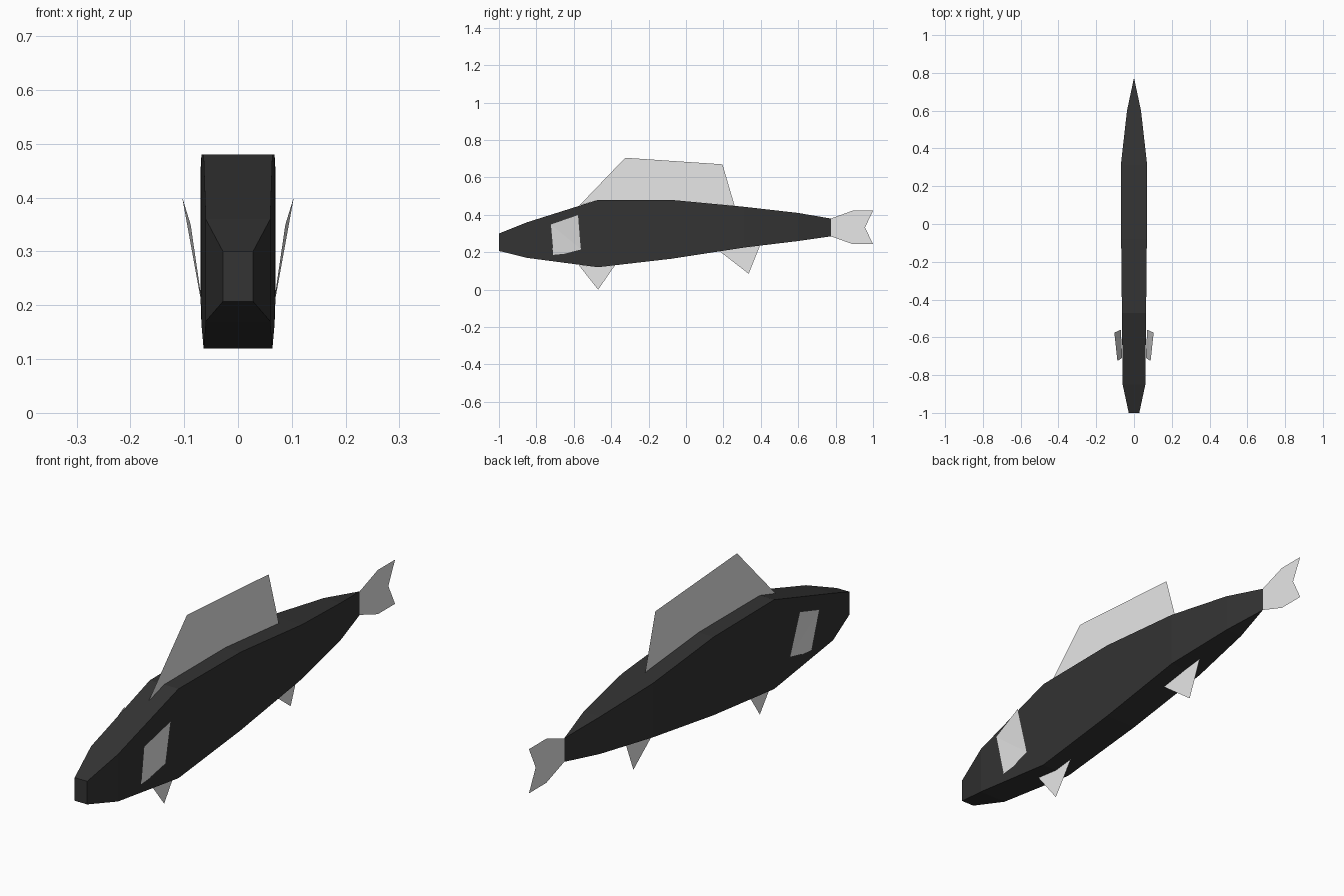
import bpy, bmesh

if "Cube" in bpy.data.objects:
    bpy.data.objects.remove(bpy.data.objects["Cube"])


def material(name, value):
    m = bpy.data.materials.new(name)
    m.diffuse_color = (value, value, value, 1)
    m.use_nodes = True
    m.node_tree.nodes["Principled BSDF"].inputs["Base Color"].default_value = m.diffuse_color
    return m


dark = material("charcoal", 0.033)
pale = material("pale_grey", 0.8)


def build(name, verts, faces, mat):
    mesh = bpy.data.meshes.new(name)
    mesh.from_pydata(verts, [], faces)
    bm = bmesh.new()
    bm.from_mesh(mesh)
    bmesh.ops.remove_doubles(bm, verts=bm.verts, dist=1e-5)
    bmesh.ops.recalc_face_normals(bm, faces=bm.faces)
    bm.to_mesh(mesh)
    bm.free()
    mesh.materials.append(mat)
    obj = bpy.data.objects.new(name, mesh)
    bpy.context.collection.objects.link(obj)
    return obj


# body: box sections along y (y, bottom z, top z, half width), ending in a vertical edge
stations = [
    (-1.00, 0.207, 0.30, 0.028),
    (-0.85, 0.17, 0.36, 0.06),
    (-0.47, 0.12, 0.48, 0.064),
    (-0.08, 0.165, 0.48, 0.068),
    (0.31, 0.225, 0.443, 0.07),
    (0.60, 0.26, 0.41, 0.037),
    (0.775, 0.285, 0.38, 0.0),
]
verts, faces = [], [(0, 1, 2, 3)]
for y, lo, hi, w in stations:
    verts += [(-w, y, lo), (w, y, lo), (w, y, hi), (-w, y, hi)]
last = len(stations) - 2
for s in range(last + 1):
    a, b = 4 * s, 4 * s + 4
    for i in range(4):
        j = (i + 1) % 4
        if s < last:
            faces.append((a + i, a + j, b + j, b + i))
        elif i == 0:      # bottom closes to a triangle
            faces.append((a, a + 1, b))
        elif i == 2:      # top closes to a triangle
            faces.append((a + 2, a + 3, b + 2))
        else:
            faces.append((a + i, a + j, b + j, b + i))
build("body", verts, faces, dark)

# flat fins on the centre plane, as (y, z) outlines
fins = {
    "dorsal_fin": [(-0.57, 0.45), (-0.325, 0.705), (0.195, 0.67), (0.26, 0.448),
                   (-0.08, 0.48), (-0.47, 0.48)],
    "tail_fin": [(0.775, 0.38), (0.89, 0.422), (1.0, 0.422), (0.957, 0.332),
                 (1.0, 0.244), (0.89, 0.244), (0.775, 0.285)],
    "pelvic_fin": [(-0.575, 0.133), (-0.47, 0.0), (-0.38, 0.13), (-0.47, 0.12)],
    "anal_fin": [(0.18, 0.205), (0.335, 0.085), (0.395, 0.235), (0.31, 0.225)],
}
for name, outline in fins.items():
    build(name, [(0, y, z) for y, z in outline], [tuple(range(len(outline)))], pale)

# splayed pectoral fins, mirrored
pectoral = [(0.088, -0.725, 0.35), (0.104, -0.575, 0.402), (0.07, -0.56, 0.215),
            (0.065, -0.65, 0.192), (0.064, -0.71, 0.186)]
for side, label in ((1, "right"), (-1, "left")):
    build(label + "_pectoral_fin", [(side * x, y, z) for x, y, z in pectoral],
          [(0, 1, 2), (0, 2, 3, 4)], pale)
